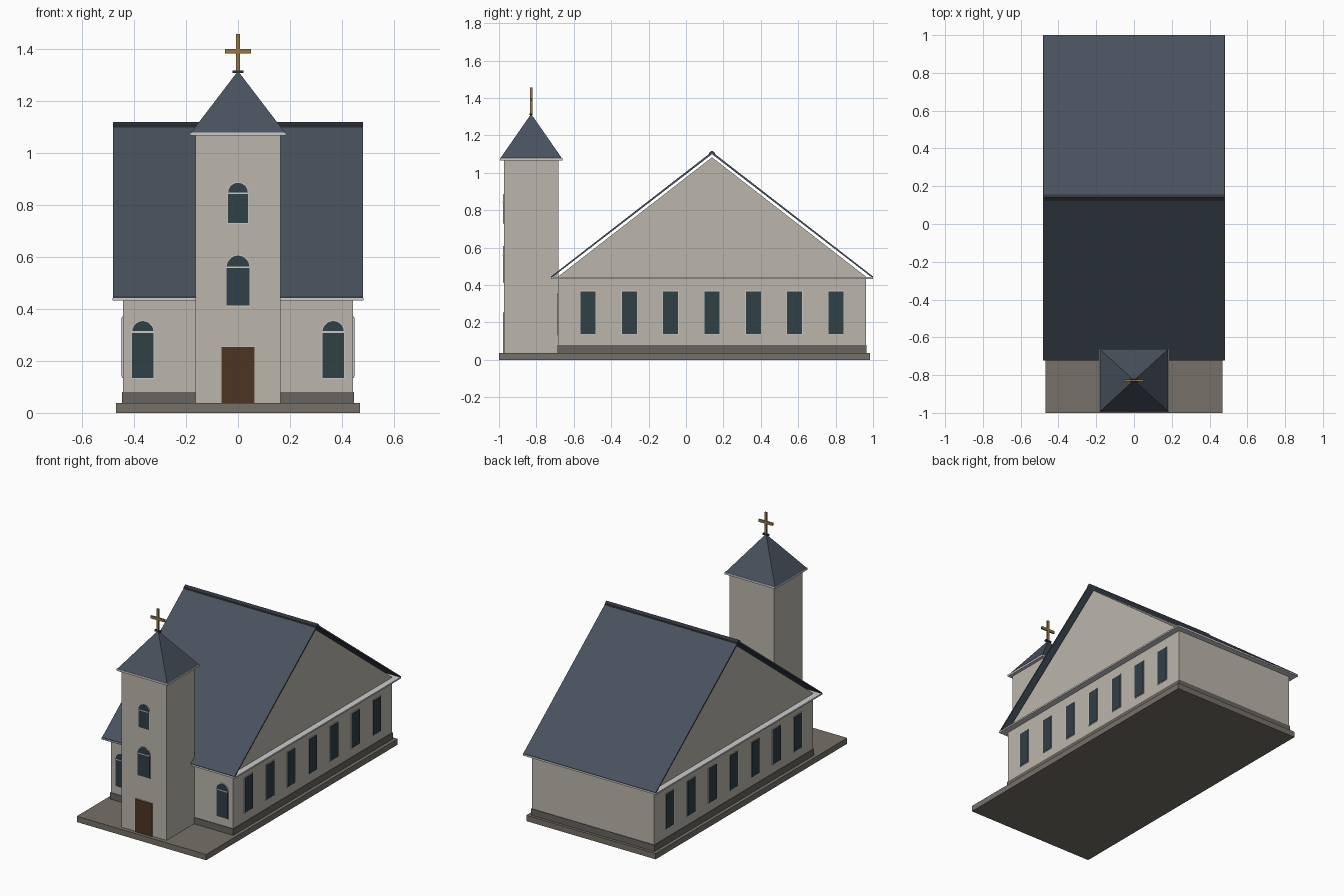
import bpy, bmesh, math

if "Cube" in bpy.data.objects:
    bpy.data.objects.remove(bpy.data.objects["Cube"])


def mat(name, r, g, b):
    m = bpy.data.materials.new(name)
    m.diffuse_color = (r, g, b, 1)
    m.use_nodes = True
    m.node_tree.nodes["Principled BSDF"].inputs["Base Color"].default_value = m.diffuse_color
    return m


WALL = mat("stone_wall", 0.50, 0.47, 0.41)
TRIM = mat("pale_trim", 0.62, 0.62, 0.60)
ROOF = mat("slate", 0.065, 0.085, 0.11)
DARK = mat("dark_slate", 0.03, 0.035, 0.045)
GLASS = mat("glass", 0.03, 0.05, 0.06)
WOOD = mat("door_wood", 0.075, 0.035, 0.015)
GOLD = mat("gold", 0.30, 0.19, 0.06)
PLINTH = mat("plinth_stone", 0.14, 0.13, 0.115)
PAVING = mat("paving", 0.18, 0.165, 0.14)


def finish(name, bm, material):
    bmesh.ops.recalc_face_normals(bm, faces=bm.faces)
    me = bpy.data.meshes.new(name)
    bm.to_mesh(me)
    bm.free()
    me.materials.append(material)
    ob = bpy.data.objects.new(name, me)
    bpy.context.collection.objects.link(ob)
    return ob


def prism(name, pts, axis, a, b, material):
    """Extrude a 2D profile from a to b: axis 'x' takes (y, z), axis 'y' takes (x, z)."""
    bm = bmesh.new()
    put = (lambda p: (a, p[0], p[1])) if axis == 'x' else (lambda p: (p[0], a, p[1]))
    face = bm.faces.new([bm.verts.new(put(p)) for p in pts])
    ext = bmesh.ops.extrude_face_region(bm, geom=[face])
    vec = (b - a, 0, 0) if axis == 'x' else (0, b - a, 0)
    bmesh.ops.translate(bm, vec=vec, verts=[v for v in ext['geom'] if isinstance(v, bmesh.types.BMVert)])
    return finish(name, bm, material)


def box(name, x0, x1, y0, y1, z0, z1, material):
    return prism(name, [(x0, z0), (x1, z0), (x1, z1), (x0, z1)], 'y', y0, y1, material)


def arch(cx, w, z0, spring, rise, grow=0.0):
    w, rise, n = w + grow, rise + grow, 14
    return [(cx - w, z0 - grow), (cx + w, z0 - grow)] + [
        (cx + w * math.cos(math.pi * i / n), spring + rise * math.sin(math.pi * i / n))
        for i in range(n + 1)]


def arched_window(name, cx, y, w, z0, spring, rise):
    prism(name + "_frame", arch(cx, w, z0, spring, rise, 0.003), 'y', y + 0.005, y - 0.003, TRIM)
    prism(name + "_glass", arch(cx, w, z0, spring, rise), 'y', y + 0.004, y - 0.005, GLASS)
    box(name + "_transom", cx - w, cx + w, y - 0.007, y, spring - 0.003, spring + 0.003, TRIM)


# Ground slab, plinth and nave walls
YC, HX = 0.139, 0.443
Y0, Y1 = YC - 0.823, YC + 0.823
box("ground_slab", -0.469, 0.469, -1.0, 0.984, 0, 0.038, PAVING)
box("plinth", -HX - 0.004, HX + 0.004, Y0 - 0.004, Y1 + 0.004, 0.038, 0.08, PLINTH)
box("nave_walls", -HX, HX, Y0, Y1, 0.08, 0.435, WALL)
prism("gable_walls", [(Y0, 0.435), (Y1, 0.435), (Y1, 0.445), (YC, 1.083), (Y0, 0.445)], 'x', -HX, HX, WALL)

# Eaves board and thin pitched roof standing just clear of the gables
box("eaves_board", -0.483, 0.483, YC - 0.861, YC + 0.861, 0.432, 0.442, TRIM)
prism("nave_roof", [(YC - 0.861, 0.436), (YC, 1.100), (YC + 0.861, 0.436),
                    (YC + 0.861, 0.446), (YC, 1.113), (YC - 0.861, 0.446)], 'x', -0.48, 0.48, ROOF)
prism("ridge_cap", [(YC - 0.018, 1.099), (YC, 1.113), (YC + 0.018, 1.099),
                    (YC + 0.016, 1.107), (YC, 1.119), (YC - 0.016, 1.107)], 'x', -0.48, 0.48, DARK)

# Side windows, seven on each long side
for side in (-1, 1):
    for i in range(7):
        y = YC + (i - 3) * 0.221
        for part, g, out, m in (("frame", 0.004, 0.003, TRIM), ("glass", 0, 0.005, GLASS)):
            xs = sorted((side * (HX - 0.005), side * (HX + out)))
            box(f"side_window_{part}", *xs, y - 0.04 - g, y + 0.04 + g, 0.139 - g, 0.366 + g, m)

# Front nave windows
for side in (-1, 1):
    arched_window("front_window", side * 0.366, Y0, 0.041, 0.134, 0.311, 0.042)

# Bell tower with its windows and door
TC, TY = -0.828, -0.973
box("tower", -0.163, 0.163, TY, -0.681, 0.038, 1.068, WALL)
arched_window("tower_lower_window", 0, TY, 0.044, 0.413, 0.560, 0.045)
arched_window("tower_upper_window", 0, TY, 0.038, 0.730, 0.845, 0.040)
box("door_frame", -0.066, 0.066, TY - 0.003, TY + 0.005, 0.038, 0.256, TRIM)
box("door", -0.063, 0.063, TY - 0.006, TY + 0.004, 0.038, 0.253, WOOD)

# Tower cornice and pyramid roof
box("tower_cornice", -0.184, 0.184, TC - 0.167, TC + 0.167, 1.066, 1.079, TRIM)
bm = bmesh.new()
base = [bm.verts.new((sx * 0.18, TC + sy * 0.164, 1.079)) for sx, sy in ((-1, -1), (1, -1), (1, 1), (-1, 1))]
tip = bm.verts.new((0, TC, 1.315))
bm.faces.new(base)
for i in range(4):
    bm.faces.new((base[i], base[(i + 1) % 4], tip))
finish("tower_roof", bm, ROOF)

# Finial cap and cross
box("finial_cap", -0.021, 0.021, TC - 0.008, TC + 0.008, 1.308, 1.317, DARK)
box("cross_upright", -0.008, 0.008, TC - 0.006, TC + 0.006, 1.31, 1.457, GOLD)
box("cross_arm", -0.05, 0.05, TC - 0.005, TC + 0.005, 1.383, 1.400, GOLD)
